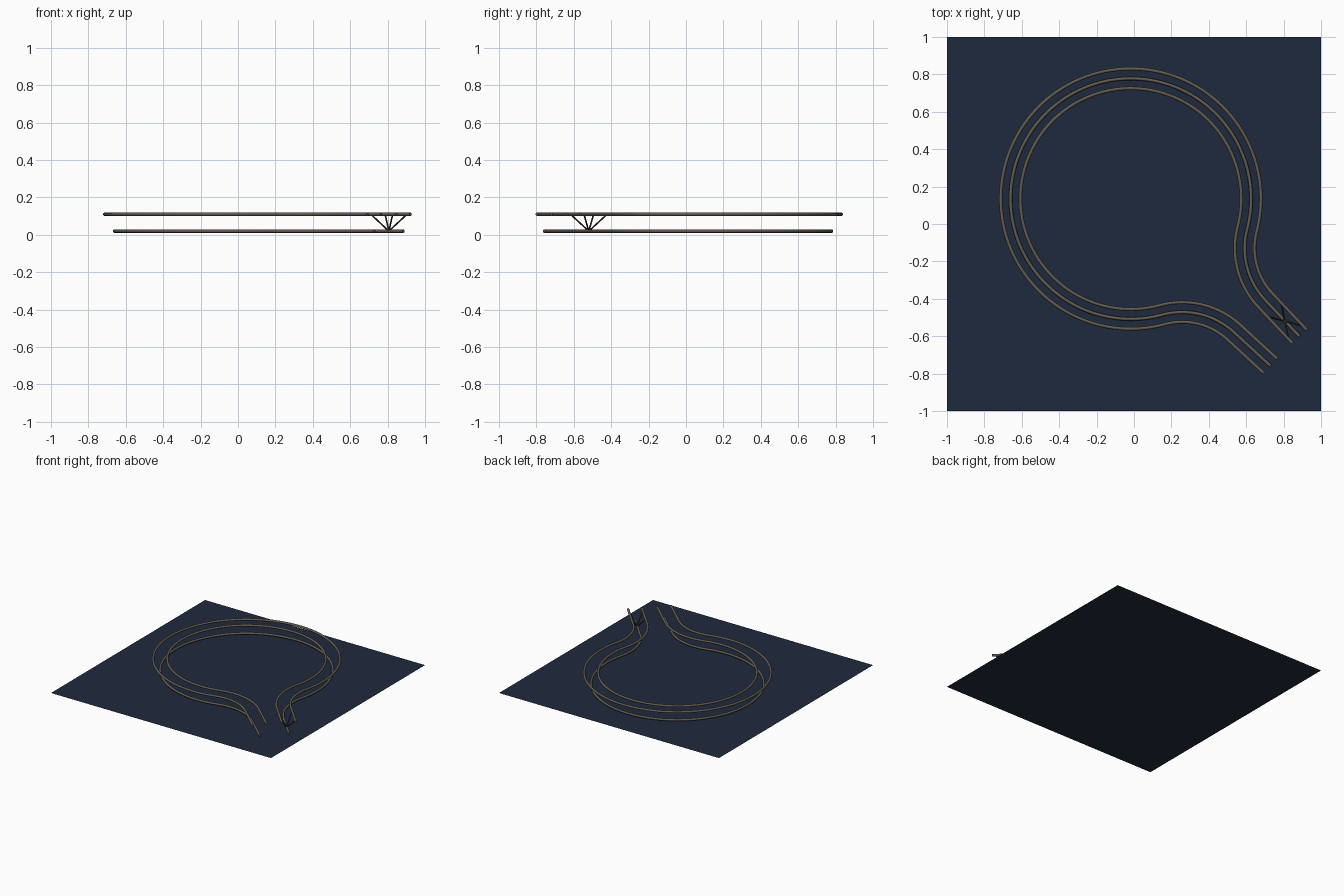
import bpy
from math import sin, cos, radians, pi
from mathutils import Vector, Matrix

if "Cube" in bpy.data.objects:
    bpy.data.objects.remove(bpy.data.objects["Cube"])

# Local frame: origin at the loop centre, +x along the loop's open neck
FRAME = Matrix.Translation((-0.017, 0.135, 0)) @ Matrix.Rotation(radians(-44.7), 4, 'Z')
LOOP_R, NECK_R = 0.643, 0.407        # centreline radii of the loop and neck bends
JOIN, LEAN = radians(30.1), radians(2)
NECK_C = Vector((cos(JOIN), sin(JOIN))) * (LOOP_R + NECK_R)
END_X, GAUGE = 1.159, 0.0525
LOW_Z, HIGH_Z = 0.02, 0.11


def material(name, rgb):
    m = bpy.data.materials.new(name)
    m.diffuse_color = (*[(c / 255 / 12.92) if c < 11 else ((c / 255 + 0.055) / 1.055) ** 2.4
                         for c in rgb], 1)
    m.use_nodes = True
    m.node_tree.nodes["Principled BSDF"].inputs["Base Color"].default_value = m.diffuse_color
    return m


NAVY = material("navy ground", (31, 42, 61))
STEEL = material("warm grey steel", (99, 92, 81))
DARK = material("dark strut steel", (52, 52, 48))


def arc(centre, radius, a0, a1, n):
    return [Vector((centre[0] + radius * cos(a0 + (a1 - a0) * i / n),
                    centre[1] + radius * sin(a0 + (a1 - a0) * i / n))) for i in range(n + 1)]


def track_path(offset):
    """Centreline shifted outward by offset: loop, neck bend, straight end, mirrored."""
    half = arc((0, 0), LOOP_R + offset, pi, JOIN, 60)
    half += arc(NECK_C, NECK_R - offset, JOIN + pi, 1.5 * pi - LEAN, 20)[1:]
    run = END_X - (NECK_C.x - NECK_R * sin(LEAN))
    half.append(half[-1] + Vector((cos(LEAN), -sin(LEAN))) * run)
    return [Vector((p.x, -p.y)) for p in reversed(half[1:])] + half


def tube(name, paths, radius, mat, sides=2):
    """Round bar swept along each path of 3D points."""
    data = bpy.data.curves.new(name, 'CURVE')
    data.dimensions = '3D'
    data.bevel_depth = radius
    data.bevel_resolution = sides
    data.use_fill_caps = True
    for pts in paths:
        s = data.splines.new('POLY')
        s.points.add(len(pts) - 1)
        for sp, p in zip(s.points, pts):
            sp.co = (*(FRAME @ Vector(p)), 1)
    data.materials.append(mat)
    ob = bpy.data.objects.new(name, data)
    bpy.context.collection.objects.link(ob)
    bpy.ops.object.select_all(action='DESELECT')
    ob.select_set(True)
    bpy.context.view_layer.objects.active = ob
    bpy.ops.object.convert(target='MESH')
    bpy.ops.object.shade_smooth_by_angle(angle=radians(50))


# Ground sheet
bpy.ops.mesh.primitive_plane_add(size=2)
ground = bpy.context.object
ground.name = "ground_sheet"
ground.data.materials.append(NAVY)

# Two running rails above one central spine rail
for name, offset, z in (("spine_rail", 0, LOW_Z),
                        ("outer_rail", GAUGE, HIGH_Z),
                        ("inner_rail", -GAUGE, HIGH_Z)):
    tube(name, [[(p.x, p.y, z) for p in track_path(offset)]], 0.0095, STEEL)

# Four struts fanning up from the spine to the running rails
apex = Vector((1.046, 0.114, LOW_Z))
along = Vector((cos(LEAN), -sin(LEAN), 0))
across = Vector((sin(LEAN), cos(LEAN), 0))
rise = Vector((0, 0, HIGH_Z - LOW_Z))
tube("support_struts",
     [[apex, apex + along * 0.085 * i + across * GAUGE * j + rise]
      for i in (-1, 1) for j in (-1, 1)], 0.0045, DARK, 1)
